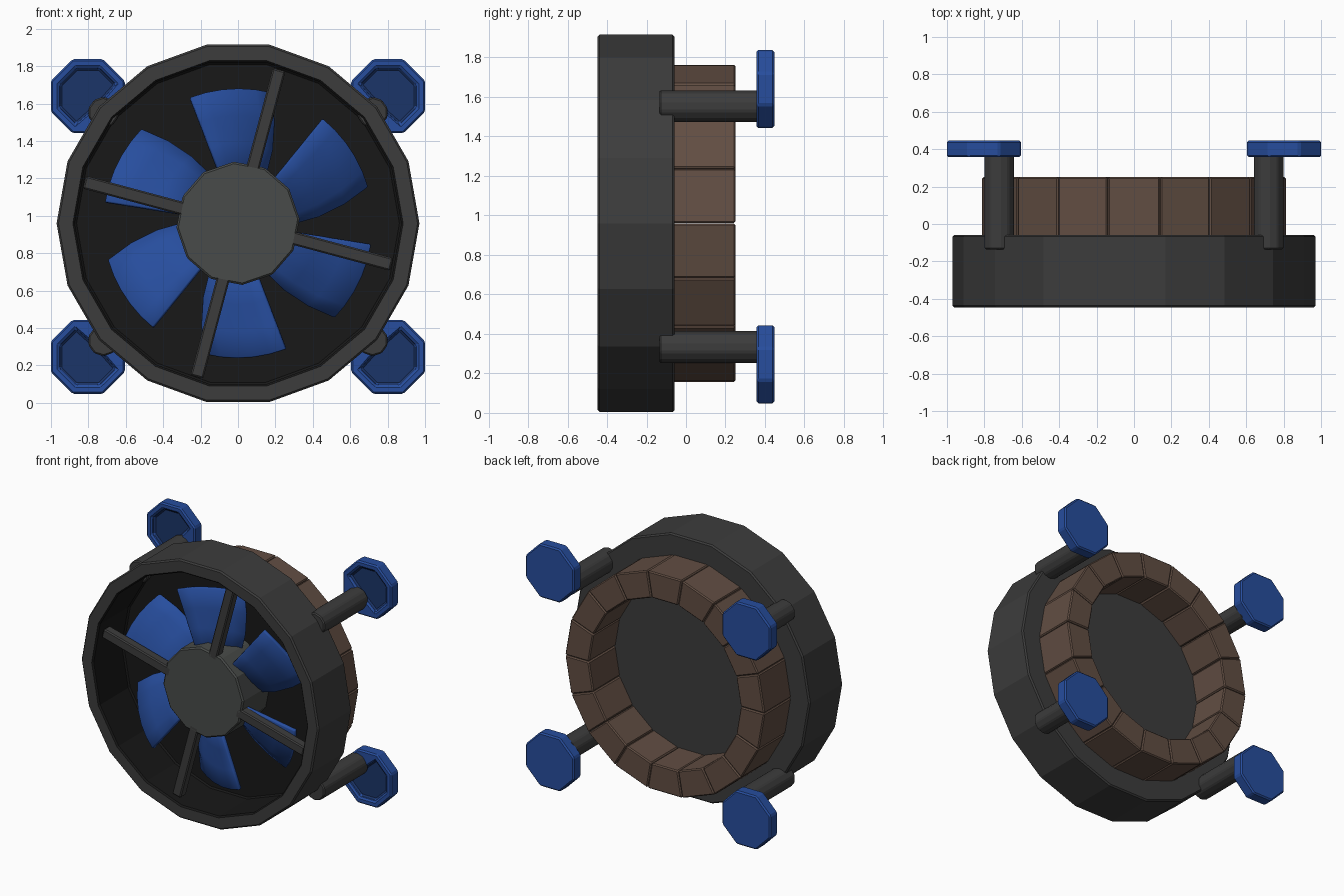
import bpy, bmesh
from math import sin, cos, pi, radians

if "Cube" in bpy.data.objects:
    bpy.data.objects.remove(bpy.data.objects["Cube"])

CZ = 0.96    # axis height of the fan
PZ = 0.943   # mid height of the four posts


def mat(name, c):
    m = bpy.data.materials.new(name)
    m.diffuse_color = (*c, 1)
    m.use_nodes = True
    m.node_tree.nodes["Principled BSDF"].inputs["Base Color"].default_value = m.diffuse_color
    return m


DARK = mat("dark_grey", (0.045, 0.045, 0.045))
BLACK = mat("black", (0.009, 0.009, 0.009))
HUB = mat("hub_grey", (0.065, 0.07, 0.067))
BLUE = mat("blue", (0.02, 0.075, 0.34))
NAVY = mat("navy", (0.011, 0.035, 0.14))
BROWN = mat("brown", (0.12, 0.075, 0.055))


def finish(name, bm, mats, bevel=0.0):
    bmesh.ops.remove_doubles(bm, verts=bm.verts, dist=1e-5)
    bmesh.ops.recalc_face_normals(bm, faces=bm.faces)
    me = bpy.data.meshes.new(name)
    bm.to_mesh(me)
    bm.free()
    ob = bpy.data.objects.new(name, me)
    bpy.context.collection.objects.link(ob)
    for m in mats:
        me.materials.append(m)
    if bevel:
        b = ob.modifiers.new("bevel", 'BEVEL')
        b.width, b.segments, b.limit_method = bevel, 1, 'ANGLE'
    return ob


def loft(bm, loops, cap=True, mats=None):
    """Bridge loops of points; optionally cap both ends."""
    rows = [[bm.verts.new(p) for p in lp] for lp in loops]
    n = len(rows[0])
    for k, (a, b) in enumerate(zip(rows, rows[1:])):
        for i in range(n):
            f = bm.faces.new((a[i], a[(i + 1) % n], b[(i + 1) % n], b[i]))
            f.material_index = mats[k] if mats else 0
    if cap:
        bm.faces.new(rows[0])
        f = bm.faces.new(rows[-1])
        f.material_index = mats[-1] if mats else 0


def circle(r, y, n, phase=0.0, cx=0.0, cz=CZ):
    return [(cx + r * cos(phase + 2 * pi * i / n), y, cz + r * sin(phase + 2 * pi * i / n))
            for i in range(n)]


# housing: 18-sided open-fronted drum with a dark interior
bm = bmesh.new()
loft(bm, [circle(r, y, 18) for r, y in
          ((0.97, -0.058), (0.97, -0.447), (0.873, -0.447), (0.873, -0.10))],
     mats=[0, 0, 1, 1])
finish("housing", bm, [DARK, BLACK], 0.01)

# brick ring behind the housing
bm = bmesh.new()
for i in range(18):
    a0, a1 = radians(20 * i + 0.1), radians(20 * i + 19.9)
    loft(bm, [[(r * cos(a), y, CZ + r * sin(a))
               for r, a in ((0.62, a0), (0.815, a0), (0.815, a1), (0.62, a1))]
              for y in (-0.07, 0.25)])
finish("brick_ring", bm, [BROWN], 0.008)

# hub
bm = bmesh.new()
loft(bm, [circle(0.33, y, 12, radians(4)) for y in (-0.09, -0.41)])
finish("hub", bm, [HUB], 0.01)

# four square spokes
bm = bmesh.new()
for i in range(4):
    a = radians(75 + 90 * i)
    loft(bm, [[(r * cos(a) - t * sin(a), y, CZ + r * sin(a) + t * cos(a))
               for t, y in ((-0.035, -0.41), (0.035, -0.41), (0.035, -0.34), (-0.035, -0.34))]
              for r in (0.28, 0.85)])
finish("spokes", bm, [DARK], 0.008)

# six pitched, slightly bowed blades
bm = bmesh.new()
NA, NR = 5, 3
for k in range(6):
    grid = []
    for j in range(NR + 1):
        v = j / NR
        r = 0.29 + 0.43 * v
        row = []
        for i in range(NA + 1):
            u = i / NA
            lo = 60 + 16 * v
            a = radians(60 * k + lo + (111 - lo) * u)
            y = -0.17 - 0.17 * u - 0.025 * sin(pi * u)
            row.append(bm.verts.new((r * cos(a), y, CZ + r * sin(a))))
        grid.append(row)
    for j in range(NR):
        for i in range(NA):
            bm.faces.new((grid[j][i], grid[j][i + 1], grid[j + 1][i + 1], grid[j + 1][i]))
blades = finish("fan_blades", bm, [BLUE])
s = blades.modifiers.new("thickness", 'SOLIDIFY')
s.thickness, s.offset = 0.03, 0
b = blades.modifiers.new("bevel", 'BEVEL')
b.width, b.segments, b.limit_method = 0.006, 1, 'ANGLE'
for p in blades.data.polygons:
    p.use_smooth = True
bpy.context.view_layer.objects.active = blades
blades.select_set(True)
bpy.ops.object.shade_smooth_by_angle(angle=radians(30))
blades.select_set(False)

# posts and octagonal feet in the four corners
for sx, side in ((-1, "left"), (1, "right")):
    for sz, level in ((-1, "lower"), (1, "upper")):
        bm = bmesh.new()
        loft(bm, [circle(0.083, y, 10, radians(18), sx * 0.72, PZ + sz * 0.61)
                  for y in (-0.135, 0.38)])
        finish(f"{level}_{side}_post", bm, [DARK], 0.008)

        cx, cz = sx * 0.803, PZ + sz * 0.697

        def octagon(r, y, clip=None):
            pts = circle(r, y, 8, pi / 8, cx, cz)
            if clip is None:
                return pts
            out = []   # push points past the clip line back along the diagonal
            for x, yy, z in pts:
                d = -((x - cx) * sx + (z - cz) * sz) / 2 ** 0.5
                m = max(0.0, d - clip) / 2 ** 0.5
                out.append((x + sx * m, yy, z + sz * m))
            return out

        bm = bmesh.new()
        loft(bm, [octagon(0.214, 0.447), octagon(0.214, 0.357),
                  octagon(0.165, 0.357, 0.07), octagon(0.16, 0.385, 0.066)],
             mats=[0, 0, 0, 1])
        finish(f"{level}_{side}_foot", bm, [BLUE, NAVY], 0.01)
